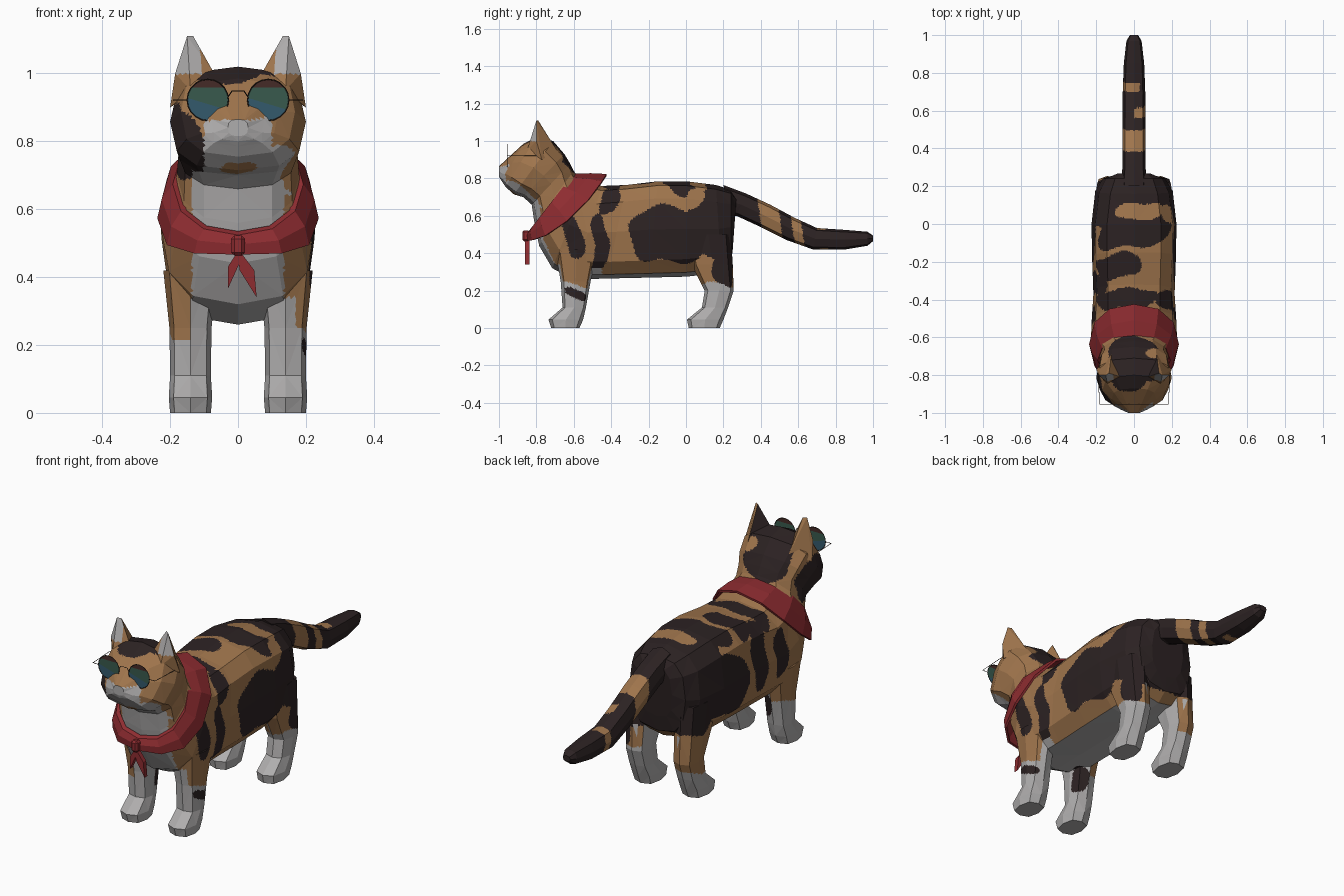
import bpy, bmesh, math
from mathutils import Vector

if "Cube" in bpy.data.objects:
    bpy.data.objects.remove(bpy.data.objects["Cube"])


def mat(name, r, g, b):
    m = bpy.data.materials.new(name)
    m.diffuse_color = (r, g, b, 1)
    m.use_nodes = True
    m.node_tree.nodes["Principled BSDF"].inputs["Base Color"].default_value = m.diffuse_color
    return m


ORANGE, DARK, WHITE = 0, 1, 2
FUR = [mat("orange_fur", .35, .178, .073), mat("dark_fur", .025, .016, .0165),
       mat("white_fur", .43, .42, .42)]
RED = [mat("red_cloth", .27, .025, .03)]
LENS = [mat("lens_green", .04, .10, .075), mat("lens_blue", .033, .10, .15),
        mat("lens_brown", .06, .024, .02)]
FRAME = [mat("dark_frame", .03, .02, .015)]


def finish(name, bm, mats, rule=None):
    if rule:
        for f in bm.faces:
            f.normal_update()
            f.material_index = rule(f.calc_center_median(), f.normal)
    me = bpy.data.meshes.new(name)
    bm.to_mesh(me)
    bm.free()
    for m in mats:
        me.materials.append(m)
    ob = bpy.data.objects.new(name, me)
    bpy.context.collection.objects.link(ob)
    return ob


def power(v, e):
    return math.copysign(abs(v) ** e, v)


def loft(rings, n, cx=0, caps=True):
    """Each ring: y, z of one end, y, z of the other end, half width, optional roundness and sag."""
    bm = bmesh.new()
    loops = []
    for ya, za, yb, zb, w, *opt in rings:
        e, sag = (opt + [.72, 0][len(opt):])
        a, b = Vector((cx, ya, za)), Vector((cx, yb, zb))
        loop = []
        for i in range(n):
            t = 2 * math.pi * i / n
            s, c = math.sin(t), math.cos(t)
            p = (a + b) / 2 + (a - b) / 2 * power(c, e) + Vector((w * power(s, e), 0, 0))
            p.z -= sag * s * s
            loop.append(bm.verts.new(p))
        loops.append(loop)
    for p, q in zip(loops, loops[1:]):
        for i in range(n):
            j = (i + 1) % n
            bm.faces.new((p[i], p[j], q[j], q[i]))
    if caps:
        bm.faces.new(loops[0])
        bm.faces.new(loops[-1])
    bmesh.ops.recalc_face_normals(bm, faces=bm.faces)
    return bm


def refine(bm, size=.018):
    """Split flat facets finely so the coat patches can be cut into them."""
    bmesh.ops.triangulate(bm, faces=bm.faces)
    for _ in range(8):
        long = [e for e in bm.edges if e.calc_length() > size]
        if not long:
            break
        bmesh.ops.subdivide_edges(bm, edges=long, cuts=1)
        bmesh.ops.triangulate(bm, faces=[f for f in bm.faces if len(f.verts) > 3])
    return bm


# Coat patches: centre and radii of blobs
DARK_BODY = [
    (0, .22, .62, .5, .22, .29), (.22, -.1, .5, .14, .21, .15), (.22, .2, .32, .1, .06, .1),
    (0, -.04, .79, .26, .09, .1), (-.1, -.22, .78, .14, .065, .12), (-.08, -.39, .78, .22, .05, .1),
    (.21, -.42, .69, .1, .05, .09), (.22, -.47, .45, .1, .04, .17), (.22, -.61, .48, .08, .05, .11),
    (-.22, -.04, .52, .12, .17, .16), (-.22, -.31, .58, .1, .06, .2), (-.22, -.48, .52, .1, .05, .13)]
DARK_HEAD = [(-.15, -.83, .785, .075, .17, .115), (-.04, -.83, 1.01, .11, .09, .055),
             (.08, -.82, 1.02, .05, .05, .035), (0, -.69, .94, .135, .11, .17)]
ORANGE_SPOTS = [(.04, .06, .79, .14, .045, .09), (.2, .03, .71, .08, .05, .06),
                (.06, -.92, .96, .08, .06, .035), (.1, -.68, .93, .045, .045, .06)]
DARK_LEG = [(.2, -.61, .18, .06, .055, .025), (-.1, -.55, .2, .05, .05, .07)]
CHIN = [(0, -.92, .715, .055, .06, .033)]


def within(p, blobs):
    return any(abs((p.x - x) / a) ** 2.6 + abs((p.y - y) / b) ** 2.6 + abs((p.z - z) / c) ** 2.6 < 1
               for x, y, z, a, b, c in blobs)


def coat(c, n):
    p = c + Vector((0, .016 * math.sin(21 * c.z + 9 * c.x) + .012 * math.sin(26 * c.x),
                    .018 * math.sin(24 * c.y + 7 * c.x)))
    if c.y > .29:  # banded tail
        q = c.y + .15 * (c.z - .6)
        band = .395 < q < .50 or (.56 < q < .61 and c.x > 0) or (.69 < q < .735 and c.x < .03)
        return ORANGE if band else DARK
    if within(p, CHIN):
        return ORANGE
    if within(p, DARK_LEG):
        return DARK
    if c.y < -.68 and -.1 < c.x and .66 < p.z < (.88 if c.x < .1 else .79) - .68 * max(0, c.y + .95):
        if c.z < .865 or abs(c.x) > .03:
            return WHITE  # muzzle and jaw
    if c.y < -.68 and abs(c.x) < .135 and p.z < .7 and n.y < -.1:
        return WHITE  # chest
    if n.z < -.75 and c.z < .45:
        return WHITE  # belly
    sock = .14 if c.x < 0 and c.y > 0 else .23
    if c.z < .34 and (p.z < sock or n.x * c.x < -.05 or (c.y < -.45 and -.14 < c.x < .17)):
        return WHITE  # socks and inner legs
    if within(p, ORANGE_SPOTS):
        return ORANGE
    return DARK if within(p, DARK_BODY + DARK_HEAD) else ORANGE


# Body with neck and head, rump to nose
torso = [(.27, .70, .25, .42, .10), (.24, .74, .24, .34, .165), (.16, .765, .19, .295, .205),
         (0, .785, 0, .275, .225, .66), (-.15, .785, -.2, .27, .222, .64),
         (-.32, .765, -.42, .265, .215, .64), (-.45, .76, -.60, .26, .225, .7),
         (-.53, .785, -.715, .32, .228, .78), (-.58, .81, -.785, .44, .205, .85)]
head = [(-.60, .84, -.81, .56, .18, .85), (-.62, .88, -.825, .66, .175, .8),
        (-.65, .93, -.87, .70, .19), (-.71, 1.0, -.92, .715, .20), (-.80, 1.02, -.965, .755, .168),
        (-.87, .985, -.985, .785, .118), (-.93, .93, -.995, .80, .078), (-1.0, .865, -1.0, .815, .03)]
finish("body_and_head", refine(loft(torso + head, 12)), FUR, coat)

# Tail
tail = [(.2, .765, .24, .60, .065), (.32, .72, .27, .60, .062), (.45, .66, .40, .54, .062),
        (.58, .59, .54, .47, .06), (.70, .535, .68, .42, .06), (.85, .525, .85, .42, .054),
        (.97, .515, .97, .44, .04), (1.0, .495, 1.0, .465, .022)]
finish("tail", refine(loft(tail, 8)), FUR, coat)

# Legs, ears
front = [(-.72, 0, -.57, 0, .06), (-.735, .045, -.55, .045, .064), (-.66, .11, -.535, .11, .06),
         (-.67, .25, -.51, .25, .062), (-.70, .42, -.47, .42, .08)]
hind = [(.015, 0, .18, 0, .06), (.005, .045, .20, .045, .064), (.085, .11, .225, .11, .058),
        (.10, .2, .255, .2, .06), (.03, .34, .25, .34, .065), (0, .5, .24, .5, .07)]


def ear_colour(sx):
    def rule(c, n):
        if n.y < -.3 and c.z > 1.0 and abs(c.x) > .105 + .1 * (c.z - 1):
            return WHITE
        return DARK if sx > 0 and n.y > 0 and n.x < .2 else ORANGE
    return rule


for side, sx in (("left", -1), ("right", 1)):
    finish(f"front_leg_{side}", refine(loft(front, 8, sx * .14)), FUR, coat)
    finish(f"hind_leg_{side}", refine(loft(hind, 8, sx * .14)), FUR, coat)
    bm = bmesh.new()
    for x, y, z in ((.2, -.77, .90), (.185, -.80, 1.0), (.14, -.85, .95), (.07, -.81, 1.0),
                    (.12, -.69, .95), (.15, -.80, 1.11), (.132, -.79, 1.11)):
        bm.verts.new((sx * x, y, z))
    bmesh.ops.convex_hull(bm, input=bm.verts)
    bmesh.ops.recalc_face_normals(bm, faces=bm.faces)
    finish(f"ear_{side}", refine(bm), FUR, ear_colour(sx))

# Bandana around the neck
cloth = [(-.61, .80, -.815, .53, .175, .9), (-.60, .82, -.832, .52, .19, .92),
         (-.51, .822, -.847, .495, .219, .9, .03), (-.425, .818, -.845, .467, .232, .88, .07)]
scarf = finish("bandana", loft(cloth, 12, caps=False), RED)
sol = scarf.modifiers.new("thickness", "SOLIDIFY")
sol.thickness, sol.offset = .012, 0

# Bandana knot and its two hanging ends
bm = bmesh.new()
bmesh.ops.create_cube(bm, size=1)
for v in bm.verts:
    v.co = Vector((v.co.x * .04, v.co.y * .04 - .855, v.co.z * .06 + .493))
bmesh.ops.bevel(bm, geom=bm.edges, offset=.01, segments=1, affect='EDGES')
finish("bandana_knot", bm, RED)
for side, kite in (("left", [(.008, .49), (-.03, .43), (-.03, .365), (.004, .44)]),
                   ("right", [(-.005, .49), (.005, .42), (.055, .34), (.048, .42)])):
    bm = bmesh.new()
    for y in (-.862, -.838):
        for x, z in kite:
            bm.verts.new((x, y, z))
    bmesh.ops.convex_hull(bm, input=bm.verts)
    finish(f"bandana_end_{side}", bm, RED)


# Round sunglasses
def wire(name, pts, r=.0017):
    cu = bpy.data.curves.new(name, "CURVE")
    cu.dimensions, cu.bevel_depth, cu.bevel_resolution = "3D", r, 0
    sp = cu.splines.new("POLY")
    sp.points.add(len(pts) - 1)
    for q, p in zip(sp.points, pts):
        q.co = (*p, 1)
    cu.materials.append(FRAME[0])
    ob = bpy.data.objects.new(name, cu)
    bpy.context.collection.objects.link(ob)
    return cu


def lens_colour(cx):
    def rule(c, n):
        h = c.z - .922 + .3 * (c.x - cx)
        return 2 if c.z > .958 else (0 if h > -.012 else 1)
    return rule


Y, Z, R = -.955, .922, .061
for side, sx in (("left", -1), ("right", 1)):
    cx = sx * .089
    ring = [(cx + R * math.cos(i * math.pi / 10), Y, Z + R * math.sin(i * math.pi / 10)) for i in range(20)]
    bm = bmesh.new()
    lens = bm.faces.new([bm.verts.new(p) for p in ring])
    bmesh.ops.solidify(bm, geom=[lens], thickness=.004)
    for co, no in (((cx, Y, .958), (0, 0, 1)), ((cx, Y, Z - .012), (.3, 0, 1))):
        bmesh.ops.bisect_plane(bm, geom=bm.verts[:] + bm.edges[:] + bm.faces[:], plane_co=co, plane_no=no)
    bmesh.ops.recalc_face_normals(bm, faces=bm.faces)
    finish(f"lens_{side}", bm, LENS, lens_colour(cx))
    wire(f"lens_rim_{side}", ring).splines[0].use_cyclic_u = True
    wire(f"glasses_arm_{side}", [(sx * .15, Y, Z), (sx * .182, Y, Z), (sx * .19, -.80, Z)])
wire("glasses_bridge", [(-.03, Y, .93), (-.018, Y, .948), (.018, Y, .948), (.03, Y, .93)])
